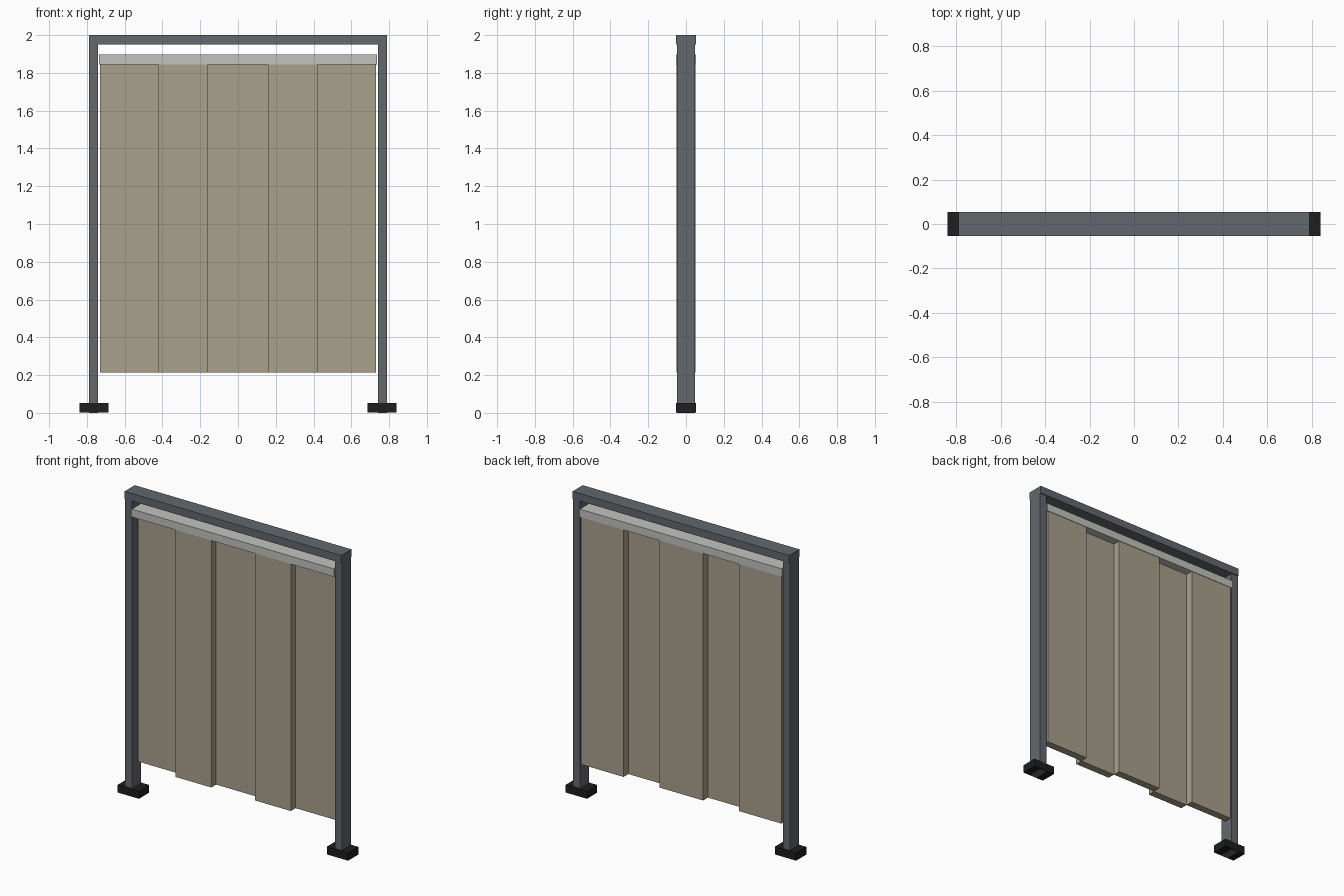
import bpy

if "Cube" in bpy.data.objects:
    bpy.data.objects.remove(bpy.data.objects["Cube"])


def srgb(h):
    vals = [int(h[i:i + 2], 16) / 255 for i in (0, 2, 4)]
    return [v / 12.92 if v <= 0.04045 else ((v + 0.055) / 1.055) ** 2.4 for v in vals] + [1.0]


def material(name, h):
    m = bpy.data.materials.new(name)
    m.diffuse_color = srgb(h)
    m.use_nodes = True
    m.node_tree.nodes["Principled BSDF"].inputs["Base Color"].default_value = m.diffuse_color
    return m


slate = material("slate grey metal", "62686E")
light = material("light grey rail", "C2C2BE")
beige = material("beige panel", "A9A18C")
black = material("black rubber", "1E1E1E")


def box(name, x, y, z, mat):
    """Box given by its (min, max) range on each axis."""
    bpy.ops.mesh.primitive_cube_add(size=1)
    ob = bpy.context.object
    ob.name = name
    for v in ob.data.vertices:
        v.co = [lo + (c + 0.5) * (hi - lo) for c, (lo, hi) in zip(v.co, (x, y, z))]
    ob.data.materials.append(mat)
    return ob


D = 0.053   # half depth of beam, rail and feet
P = 0.047   # half depth of posts

# Posts and feet, left and right
for side, s in (("left", -1), ("right", 1)):
    box(side + "_post", sorted((s * 0.74, s * 0.79)), (-P, P), (0, 1.95), slate)
    box(side + "_foot", sorted((s * 0.685, s * 0.84)), (-D, D), (0.001, 0.052), black)

# Top beam and hanging rail
box("top_beam", (-0.79, 0.79), (-D, D), (1.95, 2.0), slate)
box("hanging_rail", (-0.737, 0.737), (-D, D), (1.845, 1.897), light)

# Five hanging panels, alternately behind and in front of the centre line
edges = (-0.73, -0.42, -0.16, 0.16, 0.42, 0.73)
for i in range(5):
    depth = (0, 0.05) if i % 2 == 0 else (-0.05, 0)
    box("panel_%d" % (i + 1), edges[i:i + 2], depth, (0.215, 1.845), beige)
